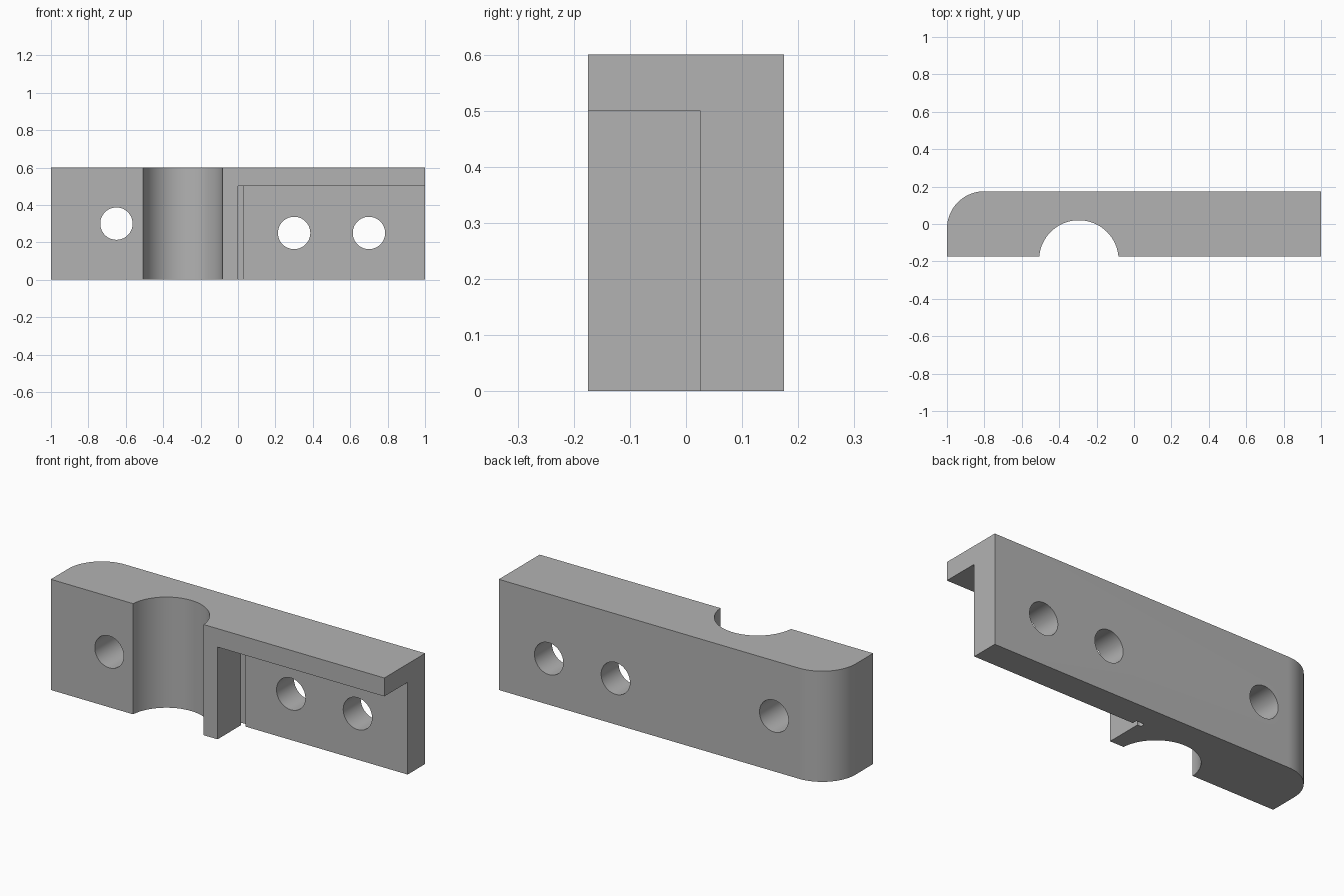
import bpy
import bmesh
from math import cos, sin, radians, pi
from mathutils import Matrix

if "Cube" in bpy.data.objects:
    bpy.data.objects.remove(bpy.data.objects["Cube"], do_unlink=True)

grey = bpy.data.materials.new("machined grey")
grey.use_nodes = True
grey.diffuse_color = (0.45, 0.45, 0.45, 1)
grey.node_tree.nodes["Principled BSDF"].inputs["Base Color"].default_value = (0.45, 0.45, 0.45, 1)


def arc(cx, cy, r, start, end, steps):
    """Points along a circular arc, angles in degrees."""
    angles = [radians(start + (end - start) * i / steps) for i in range(steps + 1)]
    return [(cx + r * cos(a), cy + r * sin(a)) for a in angles]


def add_object(name, bm):
    bmesh.ops.recalc_face_normals(bm, faces=bm.faces)
    mesh = bpy.data.meshes.new(name)
    bm.to_mesh(mesh)
    bm.free()
    mesh.materials.append(grey)
    obj = bpy.data.objects.new(name, mesh)
    bpy.context.collection.objects.link(obj)
    return obj


def extrude_profile(name, points, z0, z1):
    """Prism from a plan outline."""
    bm = bmesh.new()
    base = bm.faces.new([bm.verts.new((x, y, z0)) for x, y in points])
    grown = bmesh.ops.extrude_face_region(bm, geom=[base])
    top = [v for v in grown["geom"] if isinstance(v, bmesh.types.BMVert)]
    bmesh.ops.translate(bm, vec=(0, 0, z1 - z0), verts=top)
    return add_object(name, bm)


def hole_cutter(name, x, z, r=0.0865):
    """Cylinder along y for a through hole."""
    bm = bmesh.new()
    bmesh.ops.create_cone(bm, cap_ends=True, segments=64, radius1=r, radius2=r, depth=1,
                          matrix=Matrix.Translation((x, 0, z)) @ Matrix.Rotation(pi / 2, 4, "X"))
    return add_object(name, bm)


# Bar with one rounded back corner and a round channel in the front
front, back = -0.175, 0.175
outline = [(-1, front)]
outline += arc(-0.295, -0.1925, 0.2125, 175.3, 4.7, 64)
outline += [(1, front), (1, back)]
outline += arc(-0.8, -0.025, 0.2, 90, 180, 32)
bar = extrude_profile("clamp_bar", outline, 0, 0.6)

# Pocket under the top lip, with a relief slot along its inner corner
pocket = [(0, -0.3), (1.1, -0.3), (1.1, 0.025), (0.028, 0.025), (0.028, 0.05)]
pocket += arc(-0.01, 0.0375, 0.0125, 90, 270, 20)
pocket += [(0, 0.025)]
cutters = [extrude_profile("pocket_cutter", pocket, -0.1, 0.5)]

# Through holes
for x, z in ((-0.65, 0.3), (0.3, 0.25), (0.7, 0.25)):
    cutters.append(hole_cutter("hole_cutter", x, z))

# Cut everything and tidy up
bpy.ops.object.select_all(action="DESELECT")
bpy.context.view_layer.objects.active = bar
bar.select_set(True)
for cutter in cutters:
    cutter.hide_render = True
    cut = bar.modifiers.new("cut", "BOOLEAN")
    cut.operation = "DIFFERENCE"
    cut.solver = "EXACT"
    cut.object = cutter
    bpy.ops.object.modifier_apply(modifier=cut.name)
    bpy.data.objects.remove(cutter, do_unlink=True)

bpy.ops.object.shade_smooth_by_angle(angle=radians(30))
